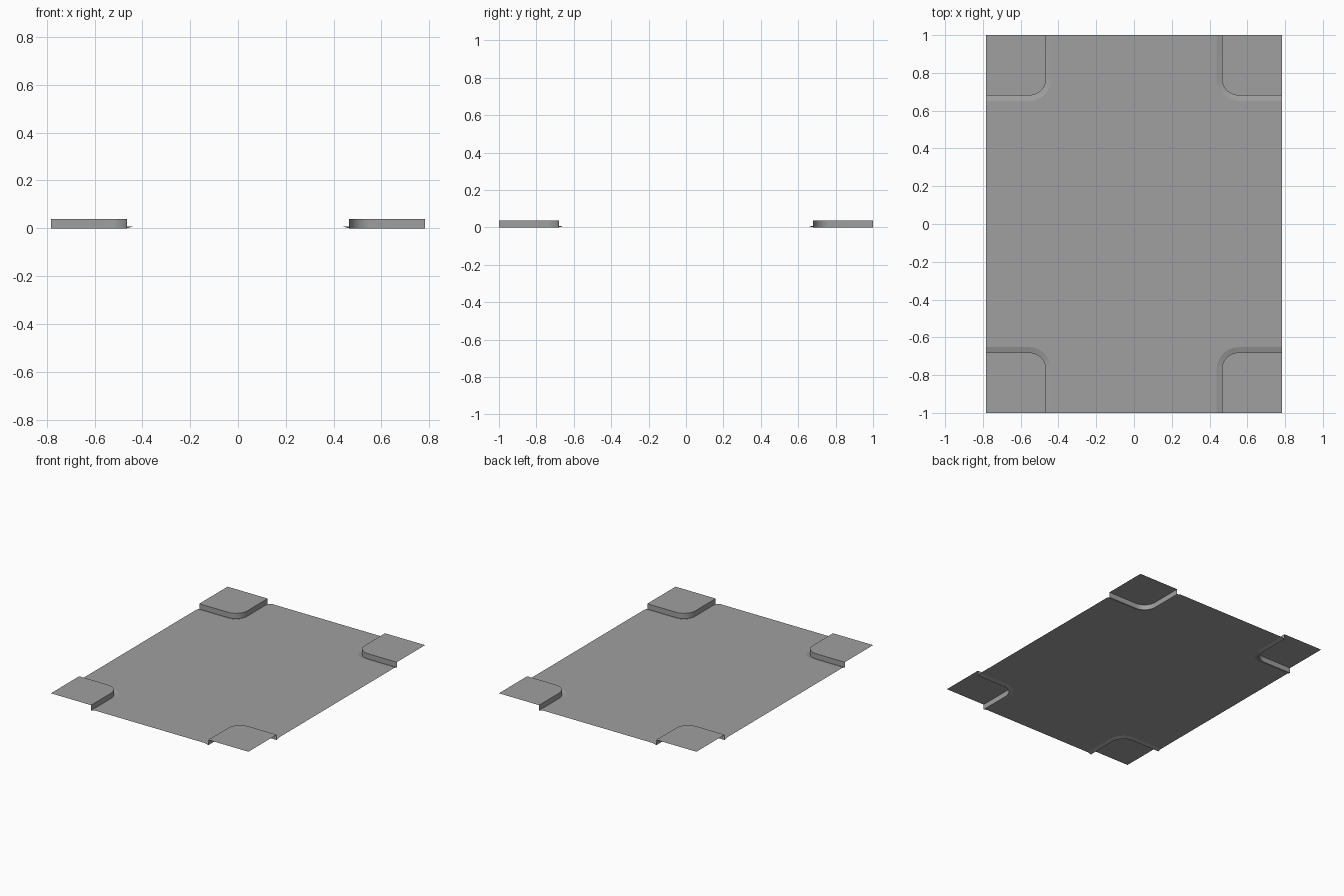
import bpy, bmesh
from math import sin, cos, pi

if "Cube" in bpy.data.objects:
    bpy.data.objects.remove(bpy.data.objects["Cube"])

HX, HY = 0.783, 1.0              # half size of the sheet
WX, WY = 0.465, 0.68             # raised corner wall position
R, LIP = 0.09, 0.028             # corner rounding, groove width
FLOOR, TOP = 0.008, 0.038
SEG = 12

bm = bmesh.new()


def outline(offset, z):
    """Rounded wall path around one corner, pushed outwards by offset."""
    cx, cy, r = WX + R, WY + R, R + offset
    pts = [(HX, WY - offset)]
    for i in range(SEG + 1):
        a = 1.5 * pi - i * 0.5 * pi / SEG
        pts.append((cx + r * cos(a), cy + r * sin(a)))
    pts.append((WX - offset, HY))
    return [bm.verts.new((x, y, z)) for x, y in pts]


# raised corner top, wall and sloping groove around it
top = outline(0, TOP)
base = outline(0, 0)
rim = outline(LIP, FLOOR)
bm.faces.new(top + [bm.verts.new((HX, HY, TOP))])
for a, b in ((top, base), (base, rim)):
    for i in range(len(a) - 1):
        bm.faces.new((a[i], a[i + 1], b[i + 1], b[i]))

# quarter of the flat floor
start = [bm.verts.new((x, y, FLOOR)) for x, y in ((0, HY), (0, 0), (HX, 0))]
bm.faces.new(start + rim)
bmesh.ops.recalc_face_normals(bm, faces=bm.faces[:])
bm.normal_update()
if max(bm.faces, key=lambda f: f.calc_area()).normal.z < 0:
    bmesh.ops.reverse_faces(bm, faces=bm.faces[:])

mesh = bpy.data.meshes.new("notched_sheet")
bm.to_mesh(mesh)
bm.free()
sheet = bpy.data.objects.new("notched_sheet", mesh)
bpy.context.collection.objects.link(sheet)

# dark grey surface
grey = bpy.data.materials.new("dark_grey")
grey.diffuse_color = (0.35, 0.35, 0.35, 1)
grey.use_nodes = True
grey.node_tree.nodes["Principled BSDF"].inputs["Base Color"].default_value = grey.diffuse_color
mesh.materials.append(grey)

# repeat the quarter on all four corners
mirror = sheet.modifiers.new("mirror", "MIRROR")
mirror.use_axis = (True, True, False)

bpy.context.view_layer.objects.active = sheet
sheet.select_set(True)
bpy.ops.object.shade_smooth_by_angle(angle=pi / 18)
# keep the mirror ahead of any smoothing modifier
if sheet.modifiers[0].name != "mirror":
    sheet.modifiers.move(sheet.modifiers.find("mirror"), 0)
